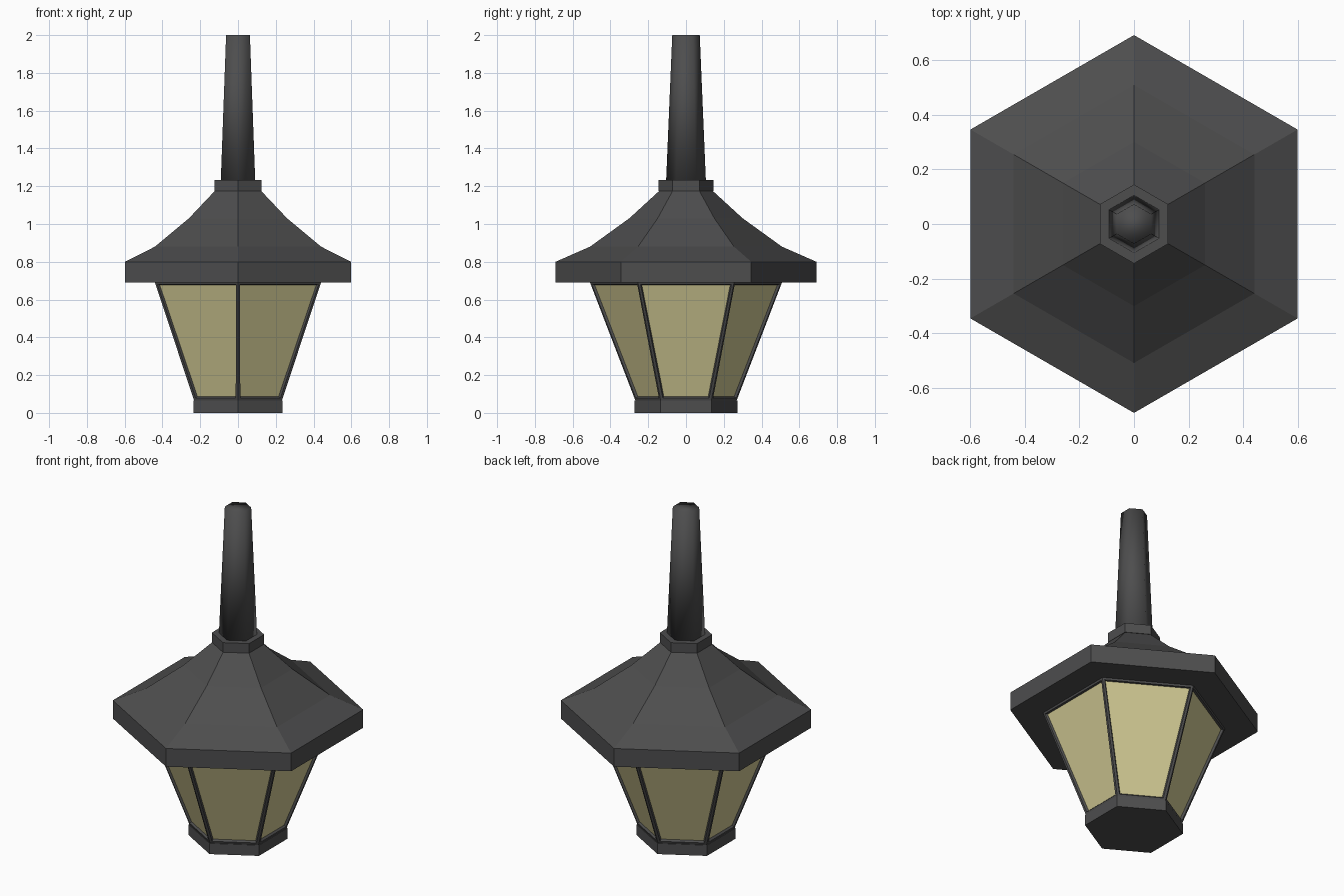
import bpy, bmesh, math

if "Cube" in bpy.data.objects:
    bpy.data.objects.remove(bpy.data.objects["Cube"])


def material(name, rgb):
    m = bpy.data.materials.new(name)
    m.diffuse_color = (*rgb, 1)
    m.use_nodes = True
    m.node_tree.nodes["Principled BSDF"].inputs["Base Color"].default_value = m.diffuse_color
    return m


iron = material("dark_iron", (0.075, 0.075, 0.076))
pane = material("amber_glass", (0.63, 0.58, 0.29))


def hex_loft(name, profile, smooth=False, windows=False):
    """Six-sided solid from (apothem, z) rings, corners on the y axis."""
    bm = bmesh.new()
    rings = []
    for apothem, z in profile:
        r = apothem / math.cos(math.pi / 6)
        rings.append([bm.verts.new((r * math.cos(a), r * math.sin(a), z))
                      for a in (math.pi / 6 + i * math.pi / 3 for i in range(6))])
    sides = []
    for low, high in zip(rings, rings[1:]):
        for i in range(6):
            j = (i + 1) % 6
            sides.append(bm.faces.new((low[i], low[j], high[j], high[i])))
    bm.faces.new(rings[0][::-1])
    bm.faces.new(rings[-1])
    bm.normal_update()
    if windows:
        # narrow frame, then a bevelled recess down to the glass
        bmesh.ops.inset_individual(bm, faces=sides, thickness=0.018)
        bmesh.ops.inset_individual(bm, faces=sides, thickness=0.008, depth=-0.012)
        for f in sides:
            f.material_index = 1
    for f in bm.faces:
        f.smooth = smooth
    mesh = bpy.data.meshes.new(name)
    bm.to_mesh(mesh)
    bm.free()
    mesh.materials.append(iron)
    if windows:
        mesh.materials.append(pane)
    ob = bpy.data.objects.new(name, mesh)
    bpy.context.collection.objects.link(ob)
    return ob


# Base plate and tapered lantern body
hex_loft("base", [(0.236, 0), (0.236, 0.065)])
hex_loft("lantern_body", [(0.232, 0.065), (0.44, 0.69)], windows=True)

# Flared roof with a vertical rim
hex_loft("roof", [(0.598, 0.69), (0.598, 0.80), (0.44, 0.88),
                  (0.26, 1.03), (0.12, 1.178)])

# Collar and hanging stem
hex_loft("collar", [(0.125, 1.175), (0.125, 1.233)])
hex_loft("stem", [(0.091, 1.233), (0.063, 2.0)], smooth=True)
